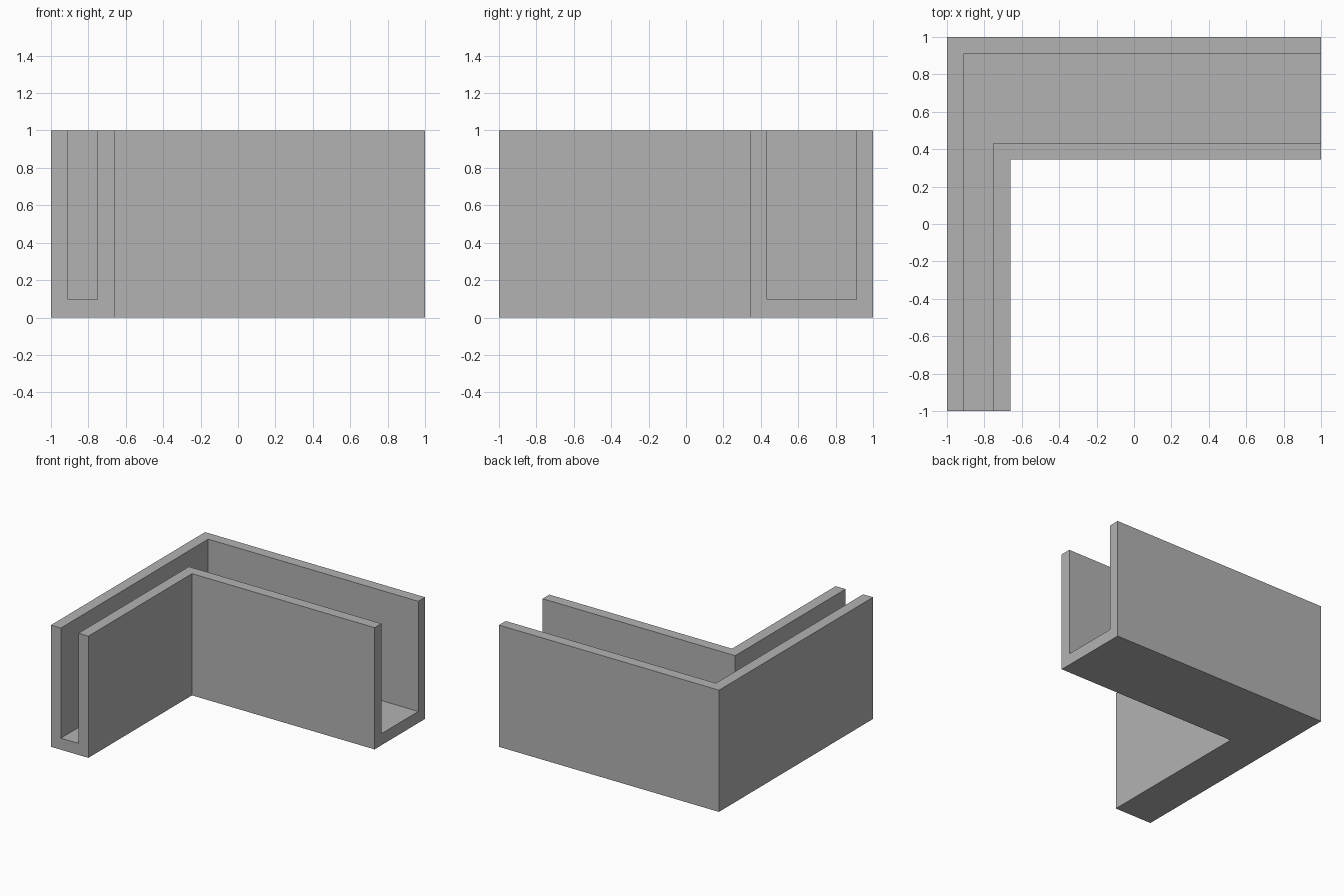
import bpy
import bmesh

cube = bpy.data.objects.get("Cube")
if cube:
    bpy.data.objects.remove(cube, do_unlink=True)

grey = bpy.data.materials.new("plain grey")
grey.use_nodes = True
colour = (0.45, 0.45, 0.45, 1)
grey.diffuse_color = colour
grey.node_tree.nodes["Principled BSDF"].inputs["Base Color"].default_value = colour

# Wall lines, from the outer face to the inner face of each arm
side_x = [-1, -0.91, -0.75, -0.66]
back_y = [1, 0.912, 0.433, 0.345]
floor, top = 0.095, 1

# U-shaped section: wall line index and height
section = [(0, 0), (0, top), (1, top), (1, floor),
           (2, floor), (2, top), (3, top), (3, 0)]

# Sweep the section from the front end, round the mitred corner, to the side end
bm = bmesh.new()
stations = [
    [bm.verts.new((side_x[i], -1, z)) for i, z in section],
    [bm.verts.new((side_x[i], back_y[i], z)) for i, z in section],
    [bm.verts.new((1, back_y[i], z)) for i, z in section],
]
count = len(section)
for a, b in zip(stations, stations[1:]):
    for i in range(count):
        j = (i + 1) % count
        bm.faces.new((a[i], a[j], b[j], b[i]))

# Flat U-shaped ends
bm.faces.new(stations[0])
bm.faces.new(stations[-1])
bmesh.ops.recalc_face_normals(bm, faces=bm.faces[:])

mesh = bpy.data.meshes.new("corner_channel")
bm.to_mesh(mesh)
bm.free()
mesh.materials.append(grey)
channel = bpy.data.objects.new("corner_channel", mesh)
bpy.context.collection.objects.link(channel)
